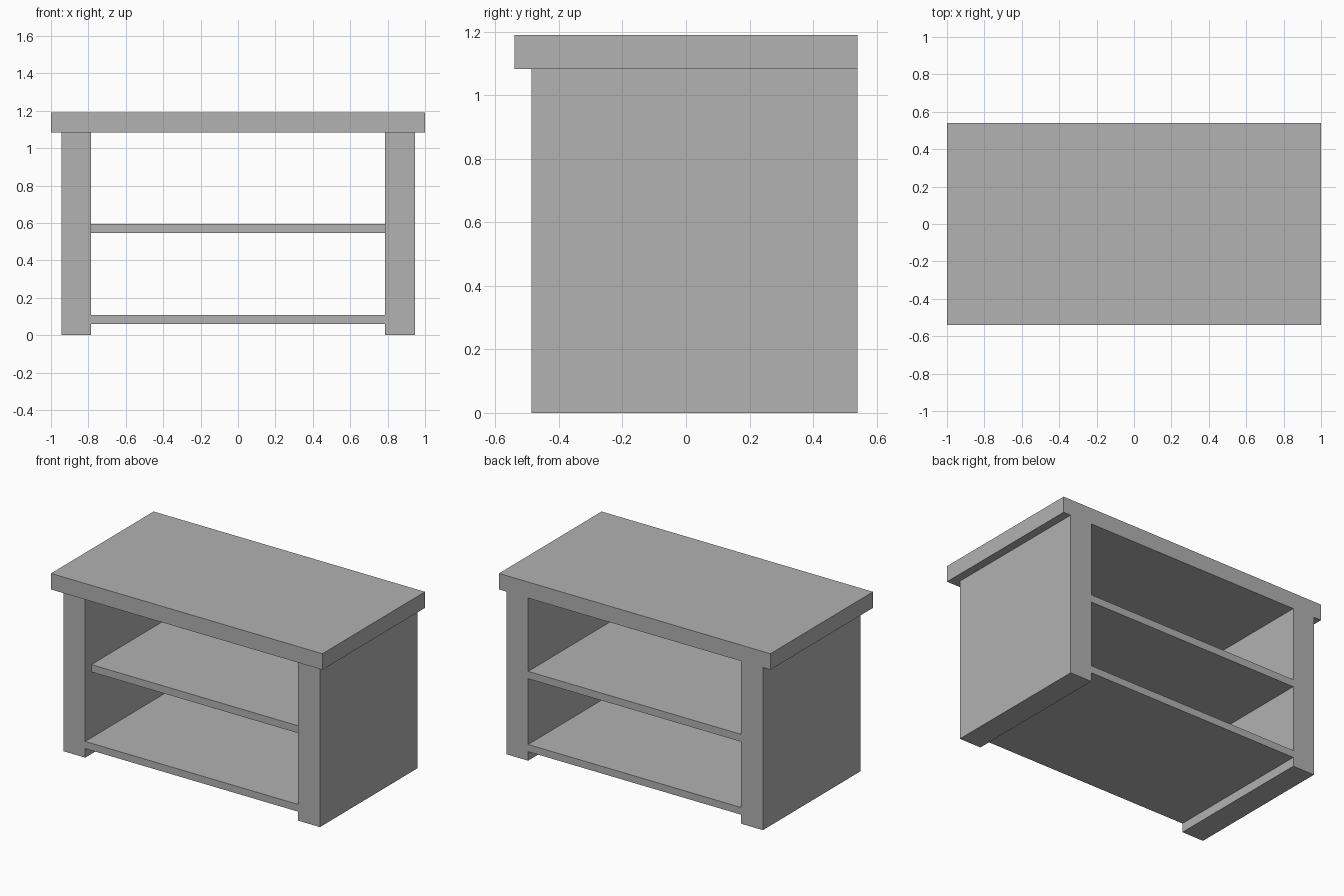
import bpy

cube = bpy.data.objects.get("Cube")
if cube:
    bpy.data.objects.remove(cube, do_unlink=True)

# Single flat grey
grey = bpy.data.materials.new("plain_grey")
grey.use_nodes = True
colour = (0.445, 0.445, 0.445, 1)
grey.diffuse_color = colour
grey.node_tree.nodes["Principled BSDF"].inputs["Base Color"].default_value = colour


def box(name, x, y, z):
    """Box spanning the given (min, max) ranges."""
    spans = (x, y, z)
    bpy.ops.mesh.primitive_cube_add(size=1)
    obj = bpy.context.object
    obj.name = name
    for v in obj.data.vertices:
        v.co = [lo if c < 0 else hi for c, (lo, hi) in zip(v.co, spans)]
    obj.data.materials.append(grey)
    return obj


BACK, FRONT = 0.54, -0.487
INNER, OUTER = 0.785, 0.945
UNDERSIDE = 1.083

# Overhanging top, flush with the back
box("table_top", (-1, 1), (-0.54, BACK), (UNDERSIDE, 1.19))

# Thick side panels
box("left_side_panel", (INNER, OUTER), (FRONT, BACK), (0, UNDERSIDE))
box("right_side_panel", (-OUTER, -INNER), (FRONT, BACK), (0, UNDERSIDE))

# Shelves; the middle one is set back from the front
box("bottom_shelf", (-INNER, INNER), (FRONT, BACK), (0.06, 0.108))
box("middle_shelf", (-INNER, INNER), (FRONT + 0.065, BACK), (0.546, 0.595))
